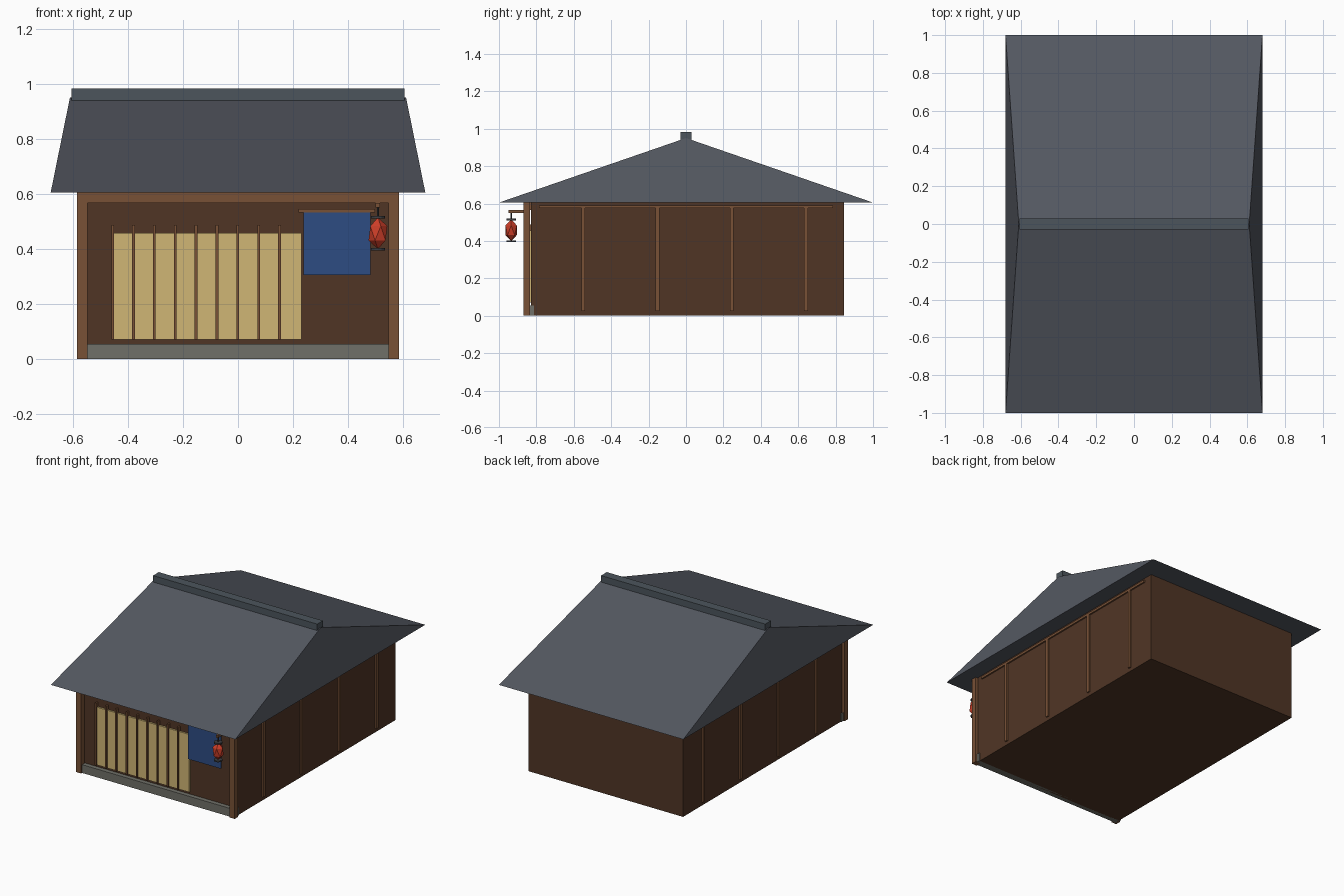
import bpy
import bmesh

if "Cube" in bpy.data.objects:
    bpy.data.objects.remove(bpy.data.objects["Cube"], do_unlink=True)


def material(name, rgb):
    """Flat material from 0-255 display values, converted to linear."""
    lin = [((c / 255 + 0.055) / 1.055) ** 2.4 for c in rgb]
    mat = bpy.data.materials.new(name)
    mat.use_nodes = True
    mat.diffuse_color = (*lin, 1)
    bsdf = mat.node_tree.nodes["Principled BSDF"]
    bsdf.inputs["Base Color"].default_value = (*lin, 1)
    bsdf.inputs["Roughness"].default_value = 0.9
    return mat


WALL = material("dark wood", (80, 53, 37))
TRIM = material("light wood", (120, 81, 54))
ROOF = material("slate", (84, 88, 97))
RIDGE = material("ridge slate", (76, 85, 92))
STONE = material("stone", (112, 112, 104))
PAPER = material("cream paper", (208, 182, 117))
CLOTH = material("blue cloth", (45, 76, 130))
RED = material("lantern red", (205, 62, 40))
IRON = material("dark iron", (62, 64, 68))


def finish(name, bm, mat):
    mesh = bpy.data.meshes.new(name)
    bm.to_mesh(mesh)
    bm.free()
    mesh.materials.append(mat)
    obj = bpy.data.objects.new(name, mesh)
    bpy.context.collection.objects.link(obj)
    return obj


def box(name, xs, ys, zs, mat):
    """Box from its low and high limits on each axis."""
    bm = bmesh.new()
    bmesh.ops.create_cube(bm, size=1)
    for v in bm.verts:
        for i, (lo, hi) in enumerate((xs, ys, zs)):
            v.co[i] = hi if v.co[i] > 0 else lo
    return finish(name, bm, mat)


def cylinder(name, centre, radius, height, mat, sides=8):
    bm = bmesh.new()
    bmesh.ops.create_cone(bm, cap_ends=True, segments=sides, radius1=radius,
                          radius2=radius, depth=height)
    bmesh.ops.translate(bm, vec=centre, verts=bm.verts)
    return finish(name, bm, mat)


# Main body
EAVE = 0.605
box("house_body", (-0.57, 0.57), (-0.83, 0.845), (0, EAVE), WALL)

# Hipped roof: the far corners of a box pulled in to one ridge line
bm = bmesh.new()
bmesh.ops.create_cube(bm, size=1)
for v in bm.verts:
    top = v.co.z > 0
    v.co.x = (0.61 if top else 0.68) * (1 if v.co.x > 0 else -1)
    v.co.y = 0 if top else (1 if v.co.y > 0 else -1)
    v.co.z = 0.95 if top else EAVE
bmesh.ops.remove_doubles(bm, verts=bm.verts, dist=0.001)
finish("roof", bm, ROOF)
box("roof_ridge", (-0.605, 0.605), (-0.03, 0.03), (0.935, 0.983), RIDGE)

# Front frame
box("front_beam", (-0.547, 0.547), (-0.87, -0.83), (0.566, EAVE), TRIM)
box("front_sill", (-0.576, 0.576), (-0.86, -0.812), (0, 0.055), STONE)

# Posts and side wall battens
for side, label in ((-1, "right"), (1, "left")):
    def span(a, b):
        return sorted((side * a, side * b))
    box(f"{label}_post", span(0.547, 0.585), (-0.87, -0.834), (0, EAVE), TRIM)
    box(f"{label}_rail", span(0.56, 0.58), (-0.785, 0.785), (0.575, 0.59), TRIM)
    for i in range(4):
        y = -0.55 + i * 0.397
        box(f"{label}_batten_{i + 1}", span(0.56, 0.58),
            (y - 0.01, y + 0.01), (0.025, 0.58), TRIM)

# Paper screen with upright slats
box("paper_screen", (-0.452, 0.23), (-0.842, -0.829), (0.072, 0.457), PAPER)
for i in range(9):
    x = -0.455 + i * 0.0757
    box(f"screen_slat_{i + 1}", (x - 0.005, x + 0.005), (-0.852, -0.829),
        (0.072, 0.487), TRIM)

# Door curtain on its rod
box("door_curtain", (0.237, 0.481), (-0.866, -0.86), (0.305, 0.535), CLOTH)
box("curtain_rod", (0.22, 0.497), (-0.869, -0.857), (0.533, 0.545), TRIM)

# Hanging lantern
LX, LY, LZ = 0.508, -0.935, 0.457
box("lantern_arm", (LX - 0.008, LX + 0.008), (-0.948, -0.835),
    (0.55, 0.566), TRIM)
cylinder("lantern_cord", (LX, LY, 0.535), 0.004, 0.04, IRON)
cylinder("lantern_top_cap", (LX, LY, 0.515), 0.026, 0.009, IRON, 12)
cylinder("lantern_bottom_cap", (LX, LY, 0.398), 0.026, 0.009, IRON, 12)
bm = bmesh.new()
bmesh.ops.create_icosphere(bm, subdivisions=1, radius=1)
bmesh.ops.scale(bm, vec=(0.038, 0.036, 0.058), verts=bm.verts)
bmesh.ops.translate(bm, vec=(LX, LY, LZ), verts=bm.verts)
finish("lantern_shade", bm, RED)
